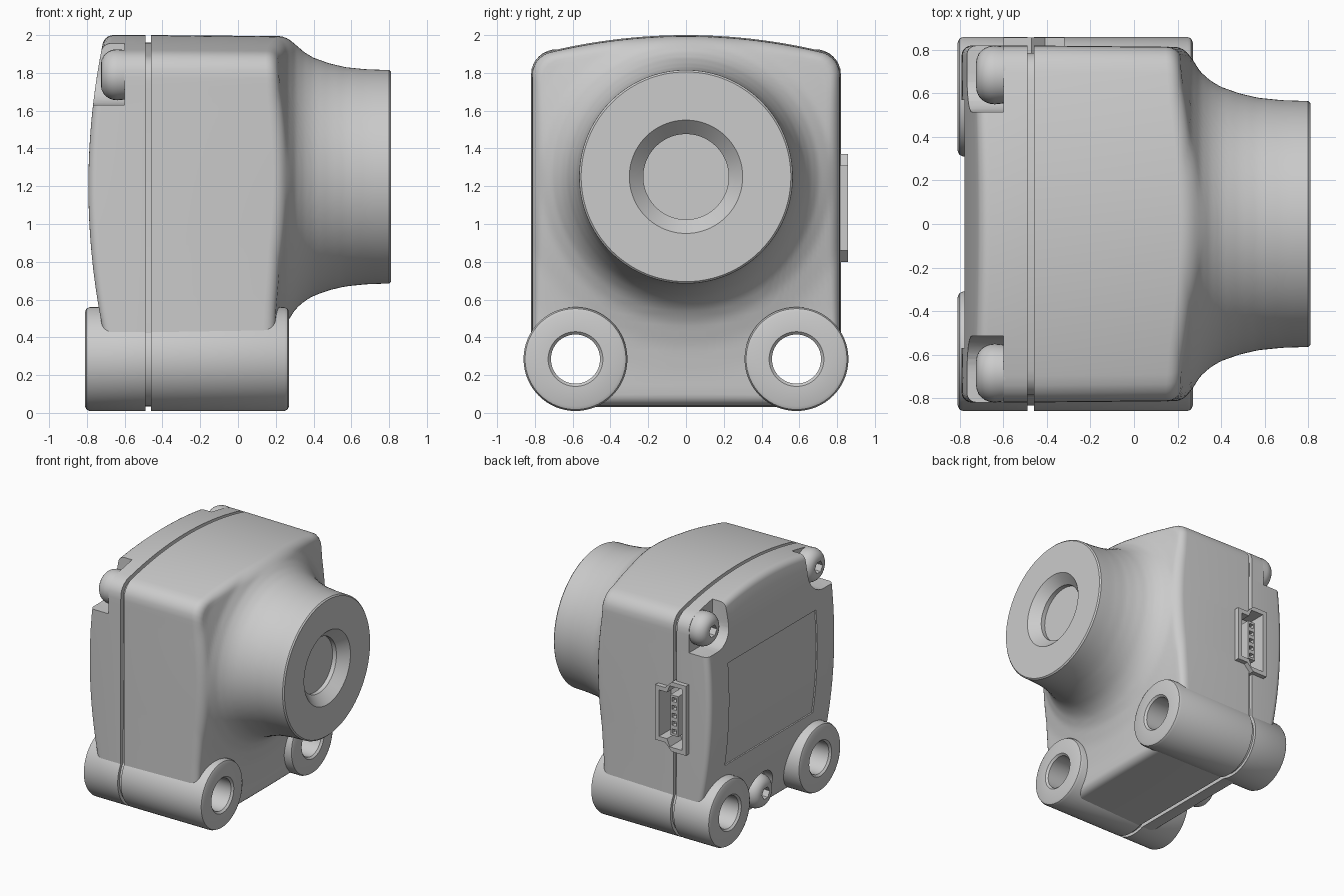
import bpy, bmesh, math
from math import cos, sin, pi, hypot

if "Cube" in bpy.data.objects:
    bpy.data.objects.remove(bpy.data.objects["Cube"], do_unlink=True)

grey = bpy.data.materials.new("plain_grey")
grey.use_nodes = True
grey.diffuse_color = (0.6, 0.6, 0.6, 1)
grey.node_tree.nodes["Principled BSDF"].inputs["Base Color"].default_value = (0.6, 0.6, 0.6, 1)

AXIS_Z = 1.25      # height of the lens axis
SIDES = 160
BOSS_Y, BOSS_Z = 0.585, 0.285


def skin(name, rings, loop=False):
    """Join equal rings of points; cap the ends or close into a loop."""
    bm = bmesh.new()
    rows = [[bm.verts.new(p) for p in ring] for ring in rings]
    pairs = list(zip(rows, rows[1:]))
    if loop:
        pairs.append((rows[-1], rows[0]))
    else:
        bm.faces.new(rows[0])
        bm.faces.new(rows[-1])
    n = len(rows[0])
    for a, b in pairs:
        for i in range(n):
            j = (i + 1) % n
            bm.faces.new((a[i], a[j], b[j], b[i]))
    bmesh.ops.recalc_face_normals(bm, faces=bm.faces)
    mesh = bpy.data.meshes.new(name)
    bm.to_mesh(mesh)
    bm.free()
    mesh.materials.append(grey)
    obj = bpy.data.objects.new(name, mesh)
    bpy.context.collection.objects.link(obj)
    return obj


def lathe(name, profile, y, z, segs=48, loop=False):
    """Turn (x, radius) points about an axis along x."""
    return skin(name, [[(x, y + r * cos(2 * pi * i / segs), z + r * sin(2 * pi * i / segs))
                        for i in range(segs)] for x, r in profile], loop)


def prism(name, pts, axis, a, b):
    """Extrude a profile: (y, z) points along x, or (x, z) points along y."""
    if axis == "x":
        return skin(name, [[(d, p, q) for p, q in pts] for d in (a, b)])
    return skin(name, [[(p, d, q) for p, q in pts] for d in (a, b)])


def cut(obj, cutters):
    for c in cutters:
        c.hide_render = True
        mod = obj.modifiers.new("cut", "BOOLEAN")
        mod.operation, mod.solver, mod.object = "DIFFERENCE", "EXACT", c
    bpy.context.view_layer.update()
    deps = bpy.context.evaluated_depsgraph_get()
    mesh = bpy.data.meshes.new_from_object(obj.evaluated_get(deps))
    obj.modifiers.clear()
    obj.data = mesh


# Case outline: rounded box with an arched top, sampled by angle
def inside(y, z):
    rc = 0.09 if z > 1 else 0.2
    top = 2 - 0.11 * (y / 0.82) ** 2
    return hypot(max(abs(y) - 0.82 + rc, 0), max(z - top + rc, 0.03 + rc - z, 0)) <= rc


def reach(a):
    lo, hi = 0.0, 2.0
    for _ in range(30):
        mid = (lo + hi) / 2
        lo, hi = (mid, hi) if inside(mid * cos(a), AXIS_Z + mid * sin(a)) else (lo, mid)
    return lo


ANGLES = [2 * pi * (i + 0.5) / SIDES for i in range(SIDES)]
OUTLINE = [(a, reach(a)) for a in ANGLES]


def ring(radius, depth):
    """Ring with radius(R) and depth x(r, z) for every outline sample."""
    out = []
    for a, R in OUTLINE:
        r = radius(R)
        z = AXIS_Z + r * sin(a)
        out.append((depth(r, z), r * cos(a), z))
    return out


# Horn-shaped flare from the case front to the lens barrel
FLARE = [(0.565, 0.80), (0.569, 0.68), (0.58, 0.57), (0.6, 0.485), (0.63, 0.4), (0.66, 0.35),
         (0.7, 0.305), (0.77, 0.26), (0.9, 0.22), (1.05, 0.2), (1.4, 0.18)]


def flare(r):
    for (r0, x0), (r1, x1) in zip(FLARE, FLARE[1:]):
        if r <= r1:
            return x0 + (x1 - x0) * max(r - r0, 0) / (r1 - r0)
    return FLARE[-1][1]


def back(z):
    return -0.792 + 0.085 * ((z - 1.2) / 0.8) ** 2


# Front case with flare, barrel and lens recess
edge = 0.06
rings = [ring(lambda R: R, lambda r, z: -0.46)]
for k in range(6):
    t = k / 5 * pi / 2
    rings.append(ring(lambda R: R * 0.993 - edge * (1 - cos(t)),
                      lambda r, z: flare(r) - edge * (1 - sin(t))))
for k in range(1, 29):
    s = (1 - k / 28) ** 2.5
    rings.append(ring(lambda R: 0.565 + (R * 0.993 - edge - 0.565) * s, lambda r, z: flare(r)))
for x, r0 in [(0.81, 0.555), (0.81, 0.3), (0.735, 0.226), (0.7, 0.226)]:
    rings.append(ring(lambda R: r0, lambda r, z: x))
front_case = skin("front_case", rings)

# Back lid with a bowed rear face
edge = 0.045
rings = [ring(lambda R: R, lambda r, z: -0.49)]
for k in range(6):
    t = k / 5 * pi / 2
    rings.append(ring(lambda R: R - edge * (1 - cos(t)),
                      lambda r, z: back(z) + edge * (1 - sin(t))))
for k in range(1, 10):
    rings.append(ring(lambda R: (R - edge) * (1 - k / 10), lambda r, z: back(z)))
back_lid = skin("back_lid", rings)

# Recessed seam core between the two halves
seam_core = skin("seam_core", [ring(lambda R: R - 0.04, lambda r, z: x) for x in (-0.51, -0.44)])

# Connector shapes
def port_profile(g):
    return [(-0.6 + g, 0.8 + g), (-0.47 + g / 2, 0.8 + g), (-0.41 - g / 2, 0.86 + g),
            (-0.32 - g, 0.86 + g), (-0.32 - g, 1.31 - g), (-0.41 - g / 2, 1.31 - g),
            (-0.47 + g / 2, 1.37 - g), (-0.6 + g, 1.37 - g)]


port_shell = prism("port_shell", port_profile(0), "y", 0.74, 0.857)
port_hole = prism("port_cutter", port_profile(0.035), "y", 0.7, 1)
port_tongue = prism("port_tongue", [(-0.51, 0.92), (-0.44, 0.92), (-0.44, 1.25), (-0.51, 1.25)],
                    "y", 0.68, 0.83)
pins = []
for i in range(5):
    z = 0.955 + 0.065 * i
    pins.append(prism("pin_cutter", [(-0.495, z - 0.017), (-0.455, z - 0.017),
                                     (-0.455, z + 0.017), (-0.495, z + 0.017)], "y", 0.79, 1))

# Cutters for boss bores, screw pockets and the rear label panel
bores = [lathe("bore_cutter", [(-1, 0.2), (1, 0.2)], s * BOSS_Y, BOSS_Z) for s in (-1, 1)]
SCREWS = [(-0.685, 1.79), (0.685, 1.79), (0, 0.2)]
pockets = []
for y, z in SCREWS:
    s = 1 if y >= 0 else -1
    if y:
        arc = [(s * (abs(y) + 0.17 * cos(t)), z + 0.16 * sin(t))
               for t in (pi + k * pi / 16 for k in range(9))]
        pts = [(s * (abs(y) - 0.17), 2.3)] + arc + [(s * 1.2, z - 0.16), (s * 1.2, 2.3)]
    else:
        arc = [(0.17 * cos(t), z + 0.17 * sin(t)) for t in (pi - k * pi / 16 for k in range(17))]
        pts = [(-0.17, -0.3)] + arc + [(0.17, -0.3)]
    pockets.append(prism("pocket_cutter", pts, "x", -1, -0.6))
heights = [0.65 + 0.085 * k for k in range(11)]
panel = prism("panel_cutter", [(back(z) + 0.012, z) for z in heights]
              + [(back(z) - 0.1, z) for z in reversed(heights)], "y", -0.57, 0.57)

cut(front_case, bores + [port_hole])
cut(back_lid, bores + [port_hole, panel] + pockets)
cut(seam_core, bores + [port_hole])
cut(port_shell, [port_hole])
cut(port_tongue, pins)

# Mounting bosses, split at the seam
for side, s in (("right", -1), ("left", 1)):
    for part, a, b in (("back", -0.49, -0.81), ("front", -0.46, 0.27)):
        d = 0.025 if b > a else -0.025
        lathe(f"{side}_{part}_boss", [(a, 0.13), (a, 0.275), (b - d, 0.275), (b - d * 0.3, 0.267),
                                      (b, 0.25), (b, 0.145), (b - d * 0.6, 0.13)],
              s * BOSS_Y, BOSS_Z, 64, True)
    lathe(f"{side}_bore_sleeve", [(-0.5, 0.14), (-0.5, 0.25), (-0.45, 0.25), (-0.45, 0.14)],
          s * BOSS_Y, BOSS_Z, 48, True)

# Domed screws with hexagonal sockets
for i, (y, z) in enumerate(SCREWS):
    dome = [(-0.59, 0.13), (-0.64, 0.135)]
    dome += [(-0.64 - 0.085 * sin(t), 0.06 + 0.075 * cos(t)) for t in (k * pi / 12 for k in range(1, 7))]
    screw = lathe(f"screw_{i + 1}", dome, y, z, 32)
    socket = lathe("socket_cutter", [(-1, 0.05), (-0.67, 0.05)], y, z, 6)
    cut(screw, [socket])
    bpy.data.objects.remove(socket, do_unlink=True)

for c in bores + pockets + pins + [port_hole, panel]:
    bpy.data.objects.remove(c, do_unlink=True)

# Smooth shading with crisp edges
bpy.ops.object.select_all(action="DESELECT")
for obj in bpy.context.collection.objects:
    if obj.type == "MESH":
        obj.select_set(True)
        bpy.context.view_layer.objects.active = obj
bpy.ops.object.shade_smooth_by_angle(angle=math.radians(32))
